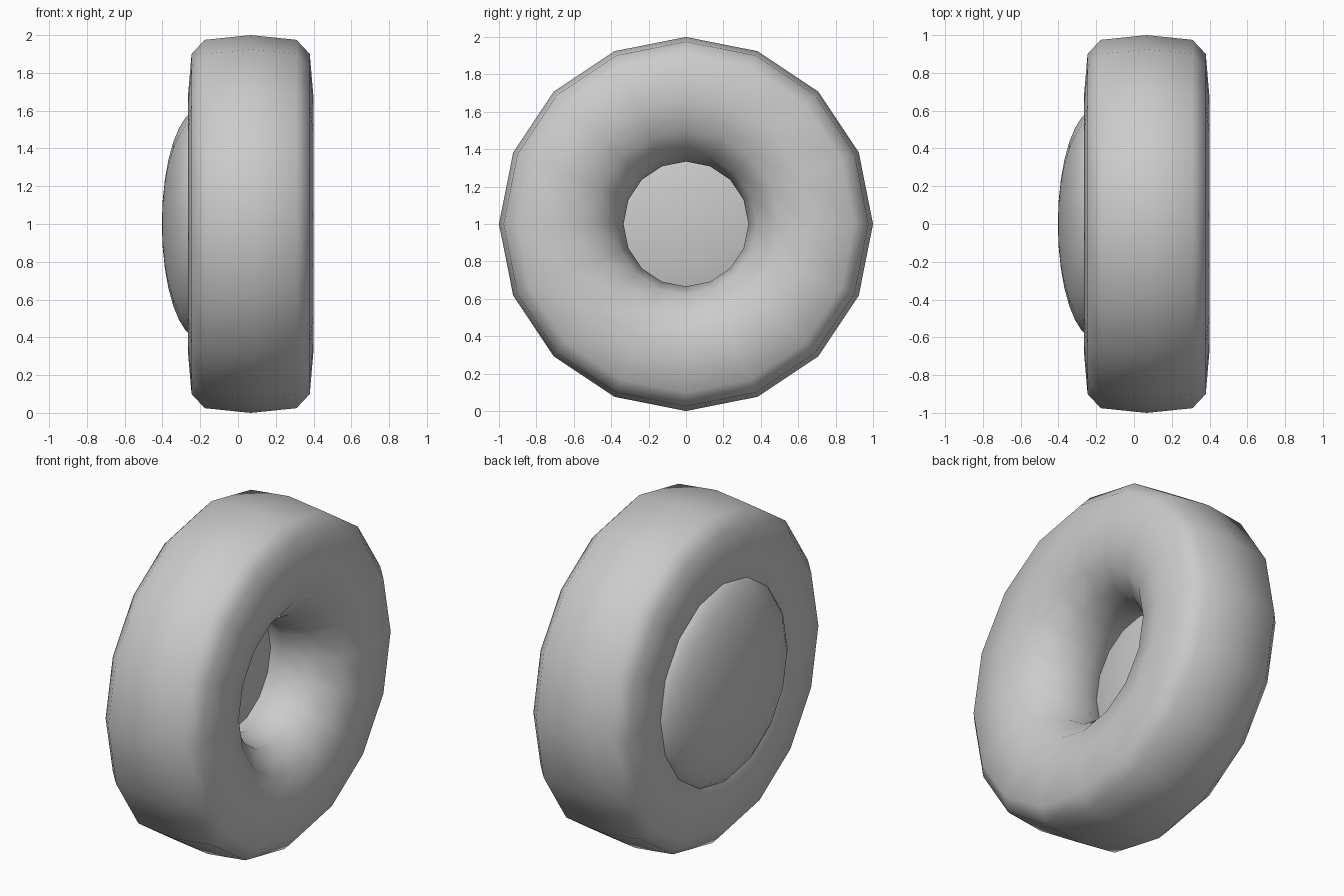
import bpy, bmesh
from math import sin, cos, pi, tau

if "Cube" in bpy.data.objects:
    bpy.data.objects.remove(bpy.data.objects["Cube"])

SIDES = 16
AXIS_Z = 1.0


def lathe(name, profile, closed):
    """Revolve (x, radius) points about the wheel axle, along x."""
    bm = bmesh.new()
    rings = []
    for x, r in profile:
        if r == 0:
            rings.append([bm.verts.new((x, 0, AXIS_Z))] * SIDES)
        else:
            rings.append([bm.verts.new((x, r * cos(tau * i / SIDES),
                                        AXIS_Z + r * sin(tau * i / SIDES)))
                          for i in range(SIDES)])
    pairs = list(zip(rings, rings[1:]))
    if closed:
        pairs.append((rings[-1], rings[0]))
    for a, b in pairs:
        for i in range(SIDES):
            j = (i + 1) % SIDES
            corners = list(dict.fromkeys((a[i], a[j], b[j], b[i])))
            bm.faces.new(corners)
    bmesh.ops.recalc_face_normals(bm, faces=bm.faces)
    for f in bm.faces:
        f.smooth = True
    mesh = bpy.data.meshes.new(name)
    bm.to_mesh(mesh)
    bm.free()
    obj = bpy.data.objects.new(name, mesh)
    bpy.context.collection.objects.link(obj)
    return obj


# Tyre: squared-off tread outside, round flare inside the hole
MID = 0.067
half = [(0.243, 0.975), (0.313, 0.90), (0.333, 0.667), (0.288, 0.50), (0.167, 0.378)]
tyre_profile = ([(MID, 1.0)] + [(MID + x, r) for x, r in half] + [(MID, 0.334)]
                + [(MID - x, r) for x, r in reversed(half)])
lathe("tyre", tyre_profile, closed=True)

# Hub: flattened ball set into the left side of the tyre
RINGS = 16
hub_profile = [(-0.20 - 0.203 * cos(pi * k / RINGS),
                0.61 * sin(pi * k / RINGS) if 0 < k < RINGS else 0)
               for k in range(RINGS + 1)]
lathe("hub", hub_profile, closed=False)
